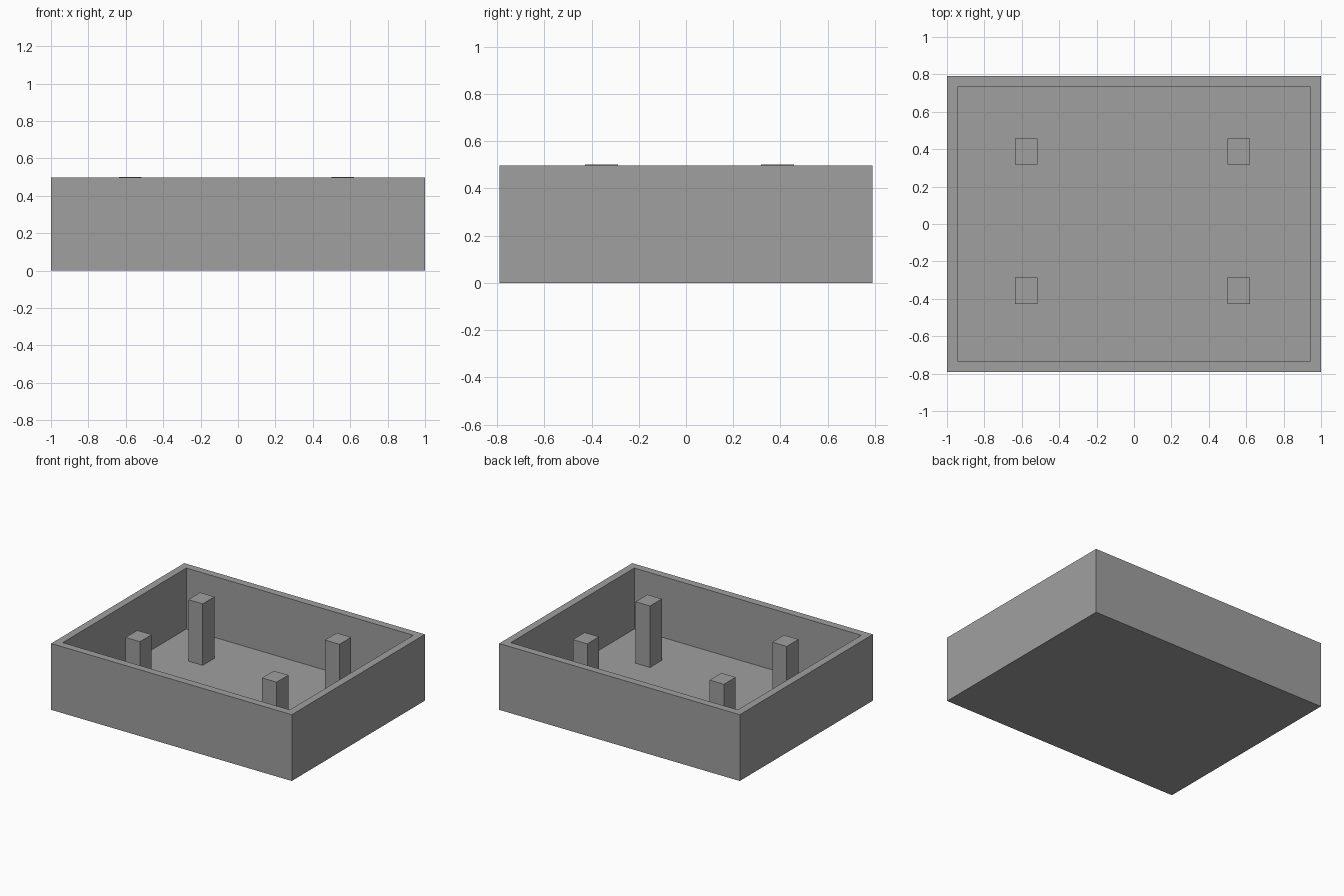
import bpy, bmesh

if "Cube" in bpy.data.objects:
    bpy.data.objects.remove(bpy.data.objects["Cube"])

grey = bpy.data.materials.new("plain_grey")
grey.diffuse_color = (0.35, 0.35, 0.35, 1)
grey.use_nodes = True
grey.node_tree.nodes["Principled BSDF"].inputs["Base Color"].default_value = grey.diffuse_color

RIM, FLOOR, POST_TOP = 0.498, 0.04, 0.502


def finish(name, bm):
    bmesh.ops.recalc_face_normals(bm, faces=bm.faces)
    mesh = bpy.data.meshes.new(name)
    bm.to_mesh(mesh)
    bm.free()
    mesh.materials.append(grey)
    obj = bpy.data.objects.new(name, mesh)
    bpy.context.collection.objects.link(obj)


def box(x0, x1, y0, y1, z0, z1):
    bm = bmesh.new()
    bmesh.ops.create_cube(bm, size=1)
    for v in bm.verts:
        v.co = (x1 if v.co.x > 0 else x0,
                y1 if v.co.y > 0 else y0,
                z1 if v.co.z > 0 else z0)
    return bm


# Open tray: inset the top face, then push it down to form the floor
tray = box(-1, 1, -0.79, 0.79, 0, RIM)
tray.normal_update()
top = max(tray.faces, key=lambda f: f.calc_center_median().z)
bmesh.ops.inset_region(tray, faces=[top], thickness=0.08)
well = bmesh.ops.extrude_discrete_faces(tray, faces=[top])["faces"][0]
for v in well.verts:
    v.co.z = FLOOR
finish("tray", tray)

# Four square posts standing on the floor
for side, x in (("left", -0.576), ("right", 0.56)):
    for end, y in (("front", -0.357), ("back", 0.388)):
        finish(f"post_{end}_{side}",
               box(x - 0.06, x + 0.06, y - 0.07, y + 0.07, FLOOR, POST_TOP))
